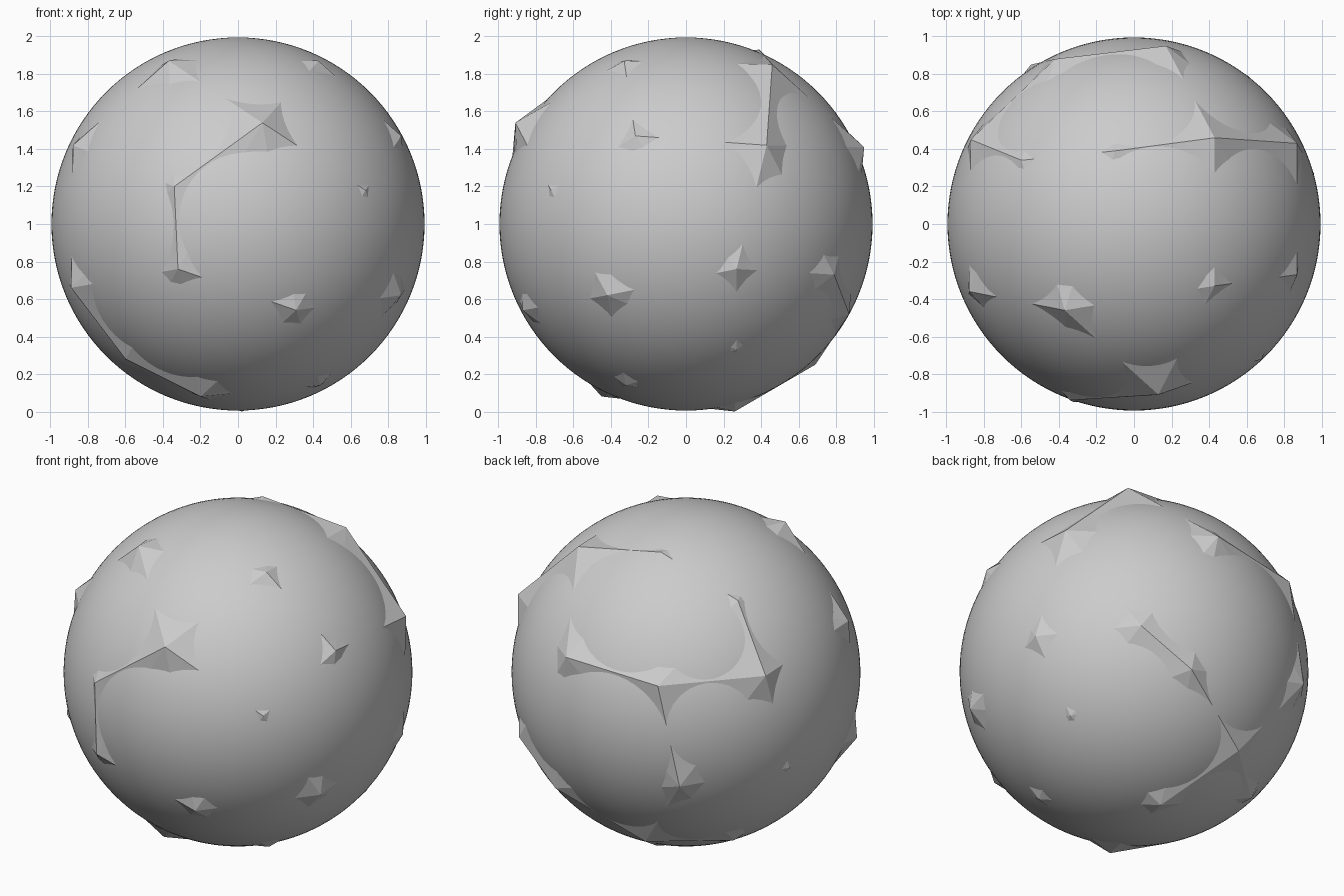
import bpy
import bmesh
from mathutils import Vector

# Remove the default cube
default_cube = bpy.data.objects.get("Cube")
if default_cube:
    bpy.data.objects.remove(default_cube, do_unlink=True)

RADIUS = 0.995
CENTRE = Vector((0, 0, 1))


def make_material(name, colour):
    material = bpy.data.materials.new(name)
    material.use_nodes = True
    material.diffuse_color = colour
    material.node_tree.nodes["Principled BSDF"].inputs["Base Color"].default_value = colour
    return material


def finish(bm, name, material):
    mesh = bpy.data.meshes.new(name)
    bm.to_mesh(mesh)
    bm.free()
    obj = bpy.data.objects.new(name, mesh)
    bpy.context.scene.collection.objects.link(obj)
    obj.location = CENTRE
    mesh.materials.append(material)
    return obj


stone = make_material("light grey stone", (0.6, 0.6, 0.6, 1))

# Smooth round body
bm = bmesh.new()
bmesh.ops.create_uvsphere(bm, u_segments=128, v_segments=64, radius=RADIUS)
for face in bm.faces:
    face.smooth = True
finish(bm, "smooth_ball", stone)

# Corners of the faceted rock, measured from the ball's centre
upper_corners = [
    (.13, -.91, .54), (-.37, -.46, .87), (.43, -.33, .87),
    (.43, .46, .85), (.87, .43, .42), (-.87, .45, .38),
    (-.88, -.36, .42), (.87, -.27, .47), (.17, .95, .41),
    (-.42, .88, .36), (.68, -.72, .18), (-.34, -.94, .2),
    (-.6, .34, .74), (-.1, .39, .93),
]
lower_corners = [
    (-.32, -.95, -.24), (.31, -.87, -.46), (-.55, .85, -.25),
    (-.89, -.43, -.34), (.61, .79, -.27), (.3, .87, -.48),
    (.87, -.42, -.38), (.96, .27, -.24), (.44, -.32, -.86),
    (.7, .27, -.67), (-.2, -.45, -.92), (-.2, .69, -.75),
    (.02, .26, -1), (-.6, -.42, -.72), (-.93, .3, -.24),
    (-.58, .35, -.77),
]

# Faceted rock whose corners and ridges break through the ball
bm = bmesh.new()
for corner in upper_corners + lower_corners:
    bm.verts.new(corner)
hull = bmesh.ops.convex_hull(bm, input=bm.verts[:])
loose = [v for v in bm.verts if not v.link_faces]
bmesh.ops.delete(bm, geom=loose, context="VERTS")
bmesh.ops.recalc_face_normals(bm, faces=bm.faces[:])
finish(bm, "faceted_rock", stone)
